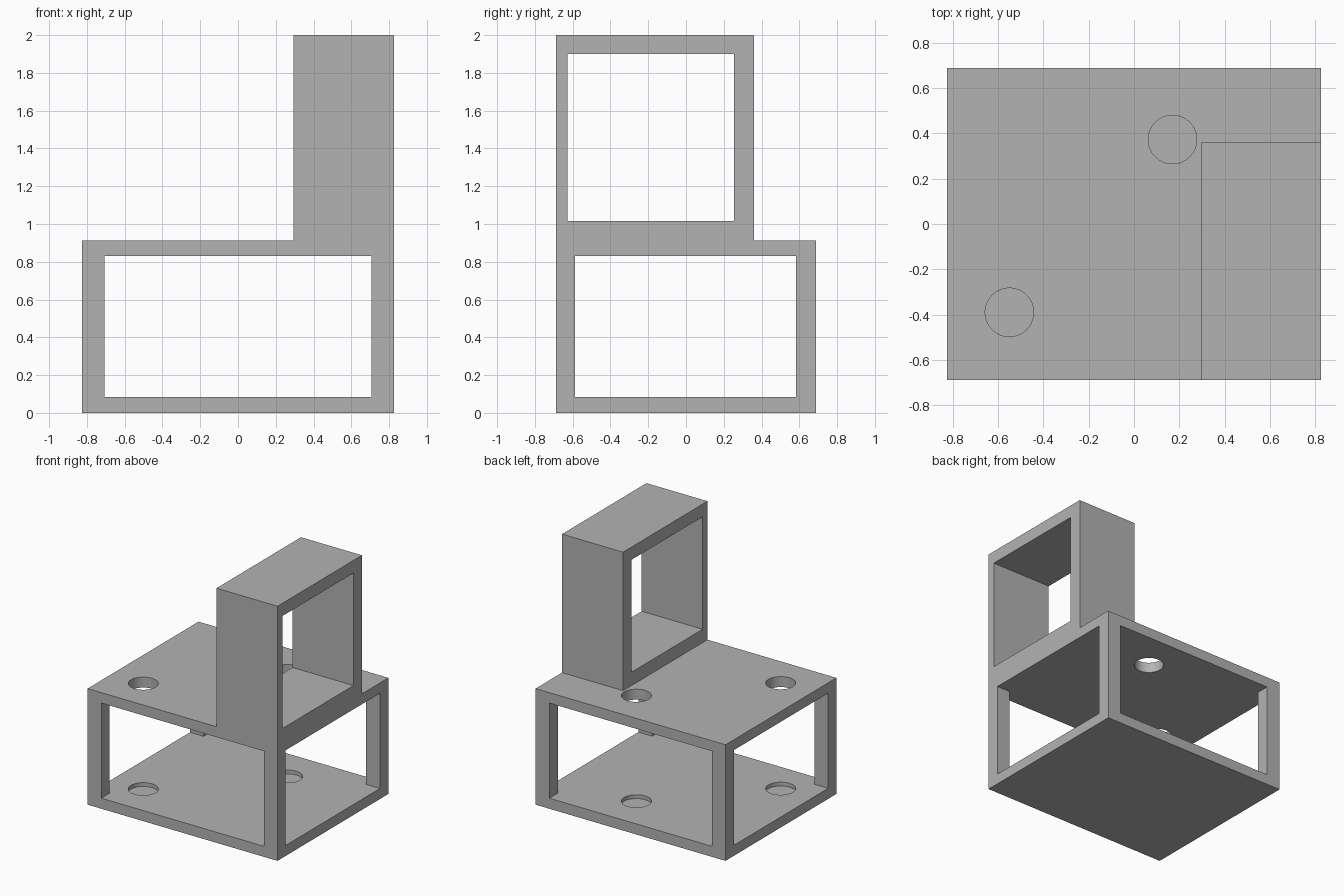
import bpy

default = bpy.data.objects.get("Cube")
if default:
    bpy.data.objects.remove(default, do_unlink=True)

# Overall sizes
HX, HY, DECK, TOP = 0.825, 0.688, 0.912, 2.0
TOWER_X, TOWER_Y = 0.295, 0.36
FLOOR, CEILING = 0.083, 0.83
OUT = 1.0  # far enough to pass clear of the body

grey = bpy.data.materials.new("plain grey")
grey.use_nodes = True
colour = (0.45, 0.45, 0.45, 1)
grey.diffuse_color = colour
bsdf = grey.node_tree.nodes["Principled BSDF"]
bsdf.inputs["Base Color"].default_value = colour


def box(name, x, y, z):
    """Box from (low, high) ranges on each axis."""
    bpy.ops.mesh.primitive_cube_add(size=1, location=[sum(r) / 2 for r in (x, y, z)])
    obj = bpy.context.object
    obj.name = name
    obj.scale = [r[1] - r[0] for r in (x, y, z)]
    bpy.ops.object.transform_apply(location=True, rotation=False, scale=True)
    return obj


def hole(x, y, low, high):
    """Round cutter standing between two heights."""
    bpy.ops.mesh.primitive_cylinder_add(
        vertices=64, radius=0.107, depth=high - low, location=(x, y, (low + high) / 2))
    return bpy.context.object


def cut(body, cutter):
    cutter.hide_render = True
    mod = body.modifiers.new("cut", 'BOOLEAN')
    mod.operation = 'DIFFERENCE'
    mod.solver = 'EXACT'
    mod.object = cutter
    bpy.context.view_layer.objects.active = body
    bpy.ops.object.modifier_apply(modifier=mod.name)
    bpy.data.objects.remove(cutter, do_unlink=True)


# One body: open base with an upright frame on its front left corner
body = box("open_frame_stand", (-HX, HX), (-HY, HY), (0, TOP))
body.data.materials.append(grey)

# Clear the space beside and behind the upright frame
cut(body, box("side_space", (-OUT, TOWER_X), (-OUT, OUT), (DECK, TOP + OUT)))
cut(body, box("back_space", (-OUT, OUT), (TOWER_Y, OUT), (DECK, TOP + OUT)))

# Window through the upright frame
cut(body, box("upper_window", (0, OUT), (-0.628, 0.255), (1.017, 1.9)))

# Crossing windows through the base leave four corner posts
cut(body, box("front_window", (-0.706, 0.706), (-OUT, OUT), (FLOOR, CEILING)))
cut(body, box("side_window", (-OUT, OUT), (-0.587, 0.583), (FLOOR, CEILING)))

# Round holes: through the deck, and shallow recesses in the floor below
for x, y in ((-0.55, -0.39), (0.17, 0.373)):
    cut(body, hole(x, y, CEILING - 0.1, DECK + 0.1))
    cut(body, hole(x, y, FLOOR - 0.03, FLOOR + 0.1))

# Smooth hole walls, crisp edges
bpy.ops.object.select_all(action='DESELECT')
body.select_set(True)
bpy.context.view_layer.objects.active = body
bpy.ops.object.shade_smooth_by_angle(angle=0.6)
